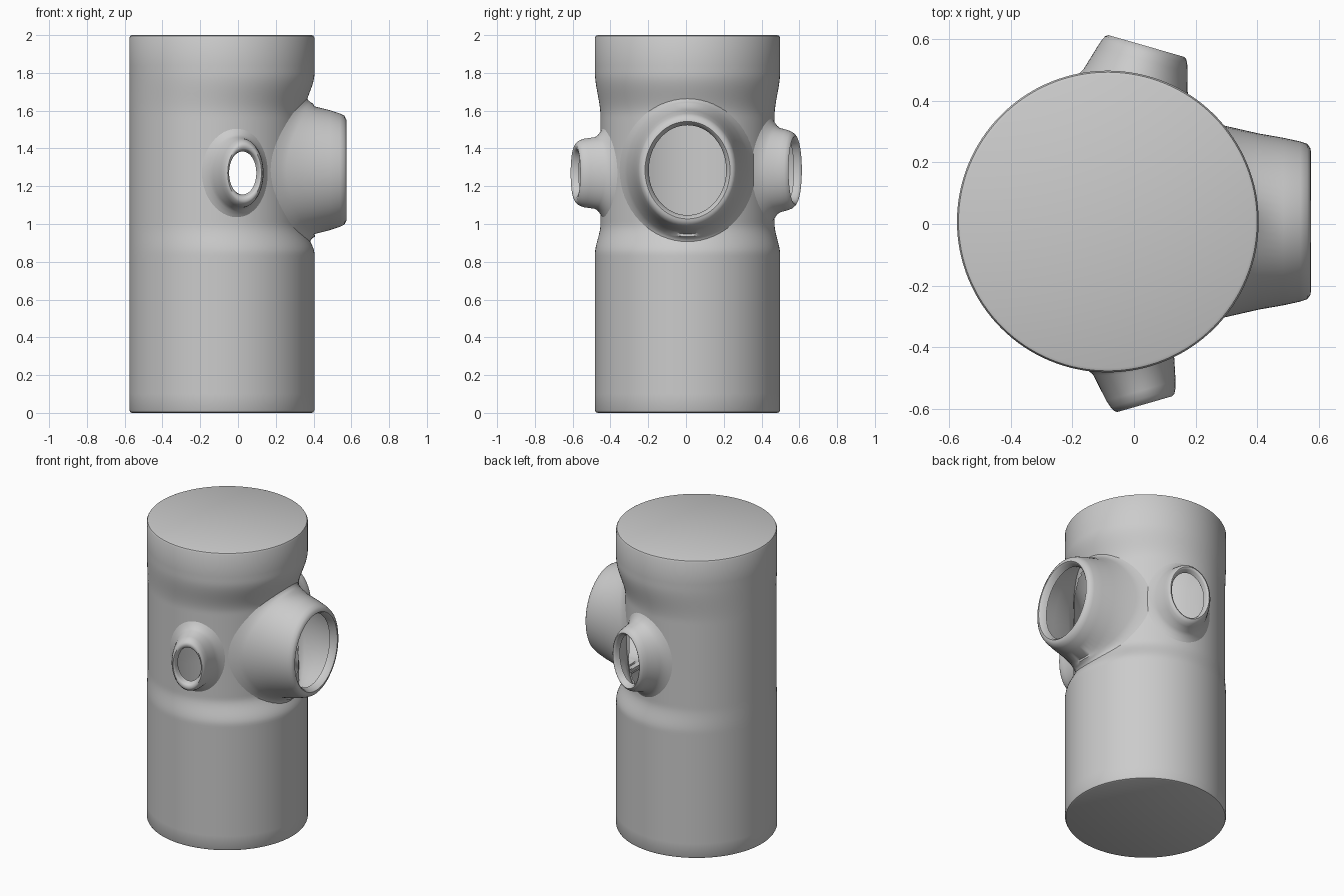
import bpy, bmesh, math
from mathutils import Vector

if "Cube" in bpy.data.objects:
    bpy.data.objects.remove(bpy.data.objects["Cube"])

CX, CY, R = -0.085, 0.008, 0.49
UP = Vector((0, 0, 1))
grey = bpy.data.materials.new("plain_grey")
grey.diffuse_color = (0.6, 0.6, 0.6, 1)
grey.use_nodes = True
grey.node_tree.nodes["Principled BSDF"].inputs["Base Color"].default_value = grey.diffuse_color


def smooth(a, b, v):
    k = min(1, max(0, (v - a) / (b - a)))
    return k * k * (3 - 2 * k)


def radius(th, z):
    # body radius, pinched inwards around the ports on the +x side
    pinch = smooth(0.84, 1.0, z) * smooth(1.8, 1.57, z)
    return R - 0.06 * (0.5 + 0.5 * math.cos(th)) * pinch


def finish(bm, name, angle):
    me = bpy.data.meshes.new(name)
    bm.to_mesh(me)
    bm.free()
    me.materials.append(grey)
    ob = bpy.data.objects.new(name, me)
    bpy.context.collection.objects.link(ob)
    bpy.ops.object.select_all(action='DESELECT')
    ob.select_set(True)
    bpy.context.view_layer.objects.active = ob
    bpy.ops.object.shade_smooth_by_angle(angle=math.radians(angle))


def bridge(bm, a, b):
    n = len(a)
    return [bm.faces.new((a[i], a[(i + 1) % n], b[(i + 1) % n], b[i])) for i in range(n)]


class Port:
    def __init__(self, name, tip, angle, skirt, flare, rings):
        self.name, self.tip = name, Vector(tip)
        a = math.radians(angle)
        self.d = Vector((math.cos(a), math.sin(a), 0))
        self.u = UP.cross(self.d)
        self.skirt, self.flare, self.rings = skirt, flare, rings

    def on_body(self, ty, tz, lift):
        # project an offset point along the port axis onto the body
        p = self.tip + self.u * ty + UP * tz
        o = Vector((p.x - CX, p.y - CY, 0))
        s, r = 0, 0.45
        for _ in range(8):
            b = o.dot(self.d)
            s = -b + math.sqrt(max(0, b * b - o.length_squared + r * r))
            q = o + self.d * s
            r = radius(math.atan2(q.y, q.x), p.z)
        return p + self.d * (s + lift)

    def covers(self, c):
        v = c - self.tip
        if v.dot(self.d) < -0.5:
            return False
        return (v.dot(self.u) / self.skirt[0]) ** 2 + (v.z / self.skirt[1]) ** 2 < 0.76

    def build(self, n=64):
        bm = bmesh.new()
        loops = []
        cs = [(math.cos(2 * math.pi * i / n), math.sin(2 * math.pi * i / n)) for i in range(n)]
        # filleted foot that hugs the body
        k0, k1 = self.skirt, self.flare
        for f, lift in ((0, -0.006), (0.4, 0.006), (0.75, 0.022), (1, 0.04)):
            a, b = (k0[j] + (k1[j] - k0[j]) * f for j in (0, 1))
            loops.append([bm.verts.new(self.on_body(a * c, b * s, lift)) for c, s in cs])
        # tapered wall, rounded lip and inner collar
        for off, a, b in self.rings:
            loops.append([bm.verts.new(self.tip + self.d * off + self.u * (a * c) + UP * (b * s))
                          for c, s in cs])
        for a, b in zip(loops, loops[1:]):
            bridge(bm, a, b)
        finish(bm, self.name, 50)


def small_rings(a, b, ha, hb):
    return [(-0.045, a + 0.012, b + 0.018), (-0.02, a + 0.004, b + 0.008),
            (-0.006, a - 0.003, b - 0.004), (0, a - 0.012, b - 0.014),
            (-0.003, ha + 0.006, hb + 0.007), (-0.012, ha, hb), (-0.04, ha - 0.006, hb - 0.008)]


ports = [
    Port("large_port", (0.575, 0.008, 1.285), 0, (0.37, 0.385), (0.32, 0.352),
         [(-0.17, 0.286, 0.338), (-0.09, 0.272, 0.318), (-0.035, 0.26, 0.3),
          (-0.012, 0.252, 0.288), (-0.002, 0.238, 0.27), (0, 0.225, 0.258),
          (-0.008, 0.216, 0.25), (-0.045, 0.205, 0.238)]),
    Port("front_port", (0.035, -0.585, 1.27), -74, (0.19, 0.245), (0.135, 0.19),
         small_rings(0.105, 0.163, 0.082, 0.122)),
    Port("back_port", (0.04, 0.578, 1.285), 74, (0.225, 0.285), (0.175, 0.225),
         small_rings(0.14, 0.195, 0.115, 0.168)),
]

# hollow cylindrical body with softly rounded ends
N = 128
bm = bmesh.new()
ends = [(0, 0.014), (0.004, 0.005), (0.014, 0)]
rows = ends + [(0.1 + 0.7 * i / 4, 0) for i in range(4)] + [(0.8 + 1.04 * i / 64, 0) for i in range(65)]
rows += [(2 - z, inset) for z, inset in reversed(ends)]
loops = []
for z, inset in rows:
    ring = []
    for i in range(N):
        th = 2 * math.pi * i / N
        r = radius(th, z) - inset
        ring.append(bm.verts.new((CX + r * math.cos(th), CY + r * math.sin(th), z)))
    loops.append(ring)
sides = []
for a, b in zip(loops, loops[1:]):
    sides += bridge(bm, a, b)
bm.faces.new(loops[0][::-1])
bm.faces.new(loops[-1])
# open the wall behind each port
gone = [f for f in sides if any(p.covers(f.calc_center_median()) for p in ports)]
bmesh.ops.delete(bm, geom=gone, context='FACES')
finish(bm, "body", 35)

for p in ports:
    p.build()
